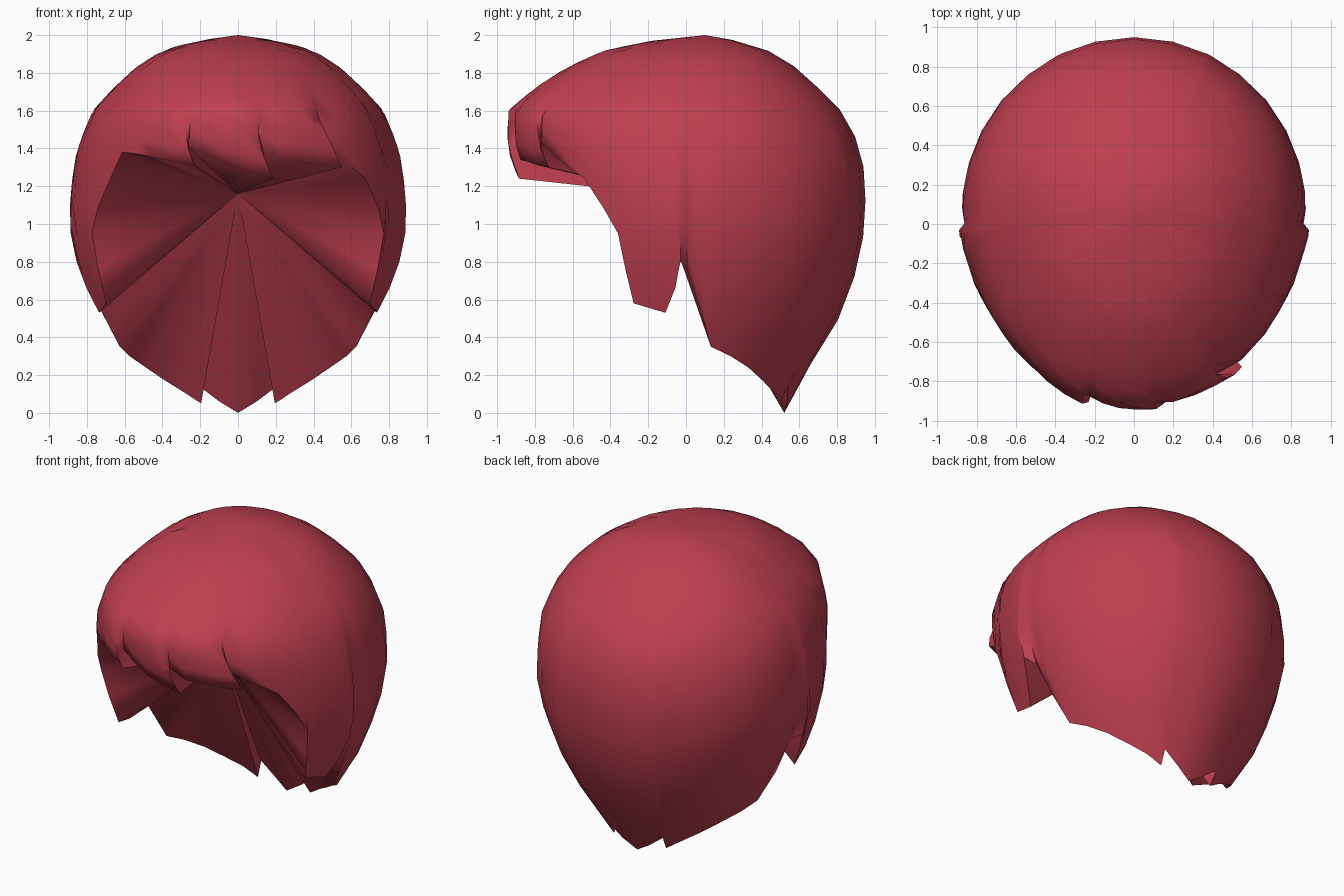
import bpy, bmesh, math

if "Cube" in bpy.data.objects:
    bpy.data.objects.remove(bpy.data.objects["Cube"])

# Horizontal sections: height, half width, front y, back y
SECTIONS = [
    (0.0, .40, -.50, .52), (.2, .52, -.60, .62), (.3, .60, -.65, .69), (.48, .71, -.75, .80),
    (.77, .82, -.83, .91), (1.0, .88, -.86, .95), (1.2, .875, -.87, .95), (1.4, .85, -.94, .93),
    (1.6, .77, -.94, .82), (1.72, .66, -.80, .70), (1.83, .54, -.63, .58),
    (1.92, .40, -.43, .43), (1.97, .22, -.18, .27), (2.0, 0, .1, .1)]

# Lower edge of one side: angle from the front, height, outward push
SIDE = [
    (51, 1.24, 0), (58, 1.08, 0), (63, .95, 0), (65, .76, .0), (67, .58, .01),   # temple
    (79, .53, .02), (83, .66, .03), (85, .80, .03),                            # sideburn
    (87, .76, -.03), (92, .55, -.01), (97, .35, 0), (107, .30, 0), (118, .24, 0),
    (130, .17, 0), (142, .11, 0), (153, .05, 0), (155, .14, 0), (167, .06, 0)]   # nape

# Fringe with three swept strands
FRINGE = [
    (-46, 1.38, 0), (-38, 1.37, 0), (-30, 1.35, .01), (-22, 1.33, .02), (-15, 1.31, .03),
    (-19, 1.41, -.04), (-10, 1.36, -.02), (-2, 1.31, 0), (6, 1.27, .01), (12, 1.24, .02),
    (8, 1.40, -.04), (15, 1.34, -.01), (23, 1.33, 0), (31, 1.31, .01), (38, 1.30, .03),
    (31, 1.43, -.04), (41, 1.34, -.01)]

RIM = ([(-t, z, p) for t, z, p in reversed(SIDE)] + FRINGE + SIDE + [(180, 0.0, 0)])
ROWS = 13
CORE = (0, -.15, 1.16)


def section(z):
    for lo, hi in zip(SECTIONS, SECTIONS[1:]):
        if z <= hi[0]:
            k = (z - lo[0]) / (hi[0] - lo[0])
            return [a + (b - a) * k for a, b in zip(lo[1:], hi[1:])]
    return SECTIONS[-1][1:]


def shell_point(t, z, push):
    w, front, back = section(z)
    mid = .05 + .05 * max(0, (z - 1.5) / .5)
    a = math.radians(t)
    depth = mid - front if abs(t) < 90 else back - mid
    return ((w + push) * math.sin(a), mid - (depth + push) * math.cos(a), z)


bm = bmesh.new()
apex = bm.verts.new((0, .1, 2))
core = bm.verts.new(CORE)

# Strand columns running from the crown down to the edge
columns = []
for i, (t, z_end, push) in enumerate(RIM):
    # strand roots are spread evenly so only the tips overlap
    root = t
    if abs(t) < 47:
        root = -46 + 87 * (i - len(SIDE)) / (len(FRINGE) - 1)
    col = []
    for r in range(1, ROWS + 1):
        s = r / ROWS
        z = 2 - (2 - z_end) * s ** 1.7
        col.append(bm.verts.new(shell_point(root + (t - root) * s ** 4, z, push * s ** 4)))
    columns.append(col)

# Outer shell and the inner surface drawn in to the core
for a, b in zip(columns, columns[1:] + columns[:1]):
    bm.faces.new((apex, a[0], b[0]))
    for r in range(ROWS - 1):
        bm.faces.new((a[r], a[r + 1], b[r + 1], b[r]))
    bm.faces.new((a[-1], core, b[-1]))
bmesh.ops.recalc_face_normals(bm, faces=bm.faces)

mesh = bpy.data.meshes.new("hair")
bm.to_mesh(mesh)
bm.free()
hair = bpy.data.objects.new("hair", mesh)
bpy.context.collection.objects.link(hair)

red = bpy.data.materials.new("hair_red")
red.diffuse_color = (.52, .05, .08, 1)
red.use_nodes = True
red.node_tree.nodes["Principled BSDF"].inputs["Base Color"].default_value = red.diffuse_color
mesh.materials.append(red)

bpy.context.view_layer.objects.active = hair
hair.select_set(True)
bpy.ops.object.shade_smooth_by_angle(angle=math.radians(70))
